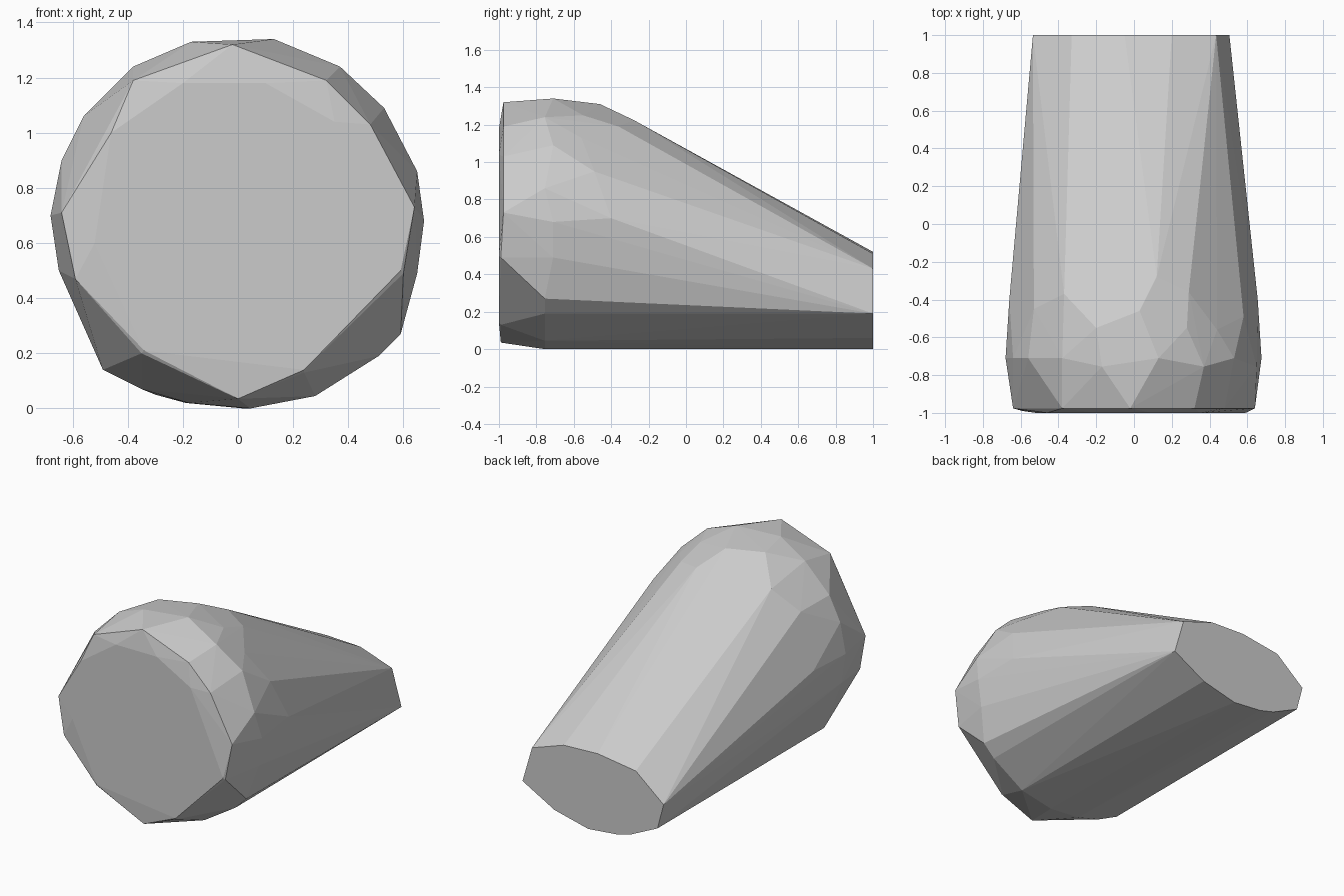
import bpy
import bmesh

# Remove the default object
default_cube = bpy.data.objects.get("Cube")
if default_cube:
    bpy.data.objects.remove(default_cube, do_unlink=True)


def make_material(name, color):
    material = bpy.data.materials.new(name)
    material.use_nodes = True
    material.diffuse_color = color
    shader = next(n for n in material.node_tree.nodes if n.type == "BSDF_PRINCIPLED")
    shader.inputs["Base Color"].default_value = color
    return material


def ring(y, outline):
    """Place an (x, z) outline at one depth."""
    return [(x, y, z) for x, z in outline]


def hull_object(name, points, material):
    """Wrap a faceted convex skin around the given cross-sections."""
    mesh = bpy.data.meshes.new(name)
    bm = bmesh.new()
    for point in points:
        bm.verts.new(point)
    result = bmesh.ops.convex_hull(bm, input=list(bm.verts))
    inner = {g for g in result["geom_interior"] + result["geom_unused"]
             if isinstance(g, bmesh.types.BMVert)}
    bmesh.ops.delete(bm, geom=list(inner), context="VERTS")
    bmesh.ops.recalc_face_normals(bm, faces=list(bm.faces))
    bm.to_mesh(mesh)
    bm.free()
    for polygon in mesh.polygons:
        polygon.use_smooth = False
    mesh.materials.append(material)
    body = bpy.data.objects.new(name, mesh)
    bpy.context.scene.collection.objects.link(body)
    return body


# Flat plate of the wide front end
front_plate = [(-.2, 1.18), (.1, 1.18), (.35, 1.04), (.59, .5), (.24, .14),
               (-.34, .21), (-.52, .6), (-.46, 1)]

# Rim around the front plate
front_rim = [(-.02, 1.32), (.32, 1.19), (.48, 1.03), (.64, .73), (-.64, .71),
             (-.38, 1.19)]
lower_rim = [(.6, .49), (.24, .13), (0, .035), (-.35, .2), (-.59, .47)]

# Widest girth just behind the rim
upper_girth = [(.13, 1.34), (.53, 1.09), (.675, .68), (.65, .49), (-.65, .5),
               (-.68, .7), (-.64, .9), (-.56, 1.06), (-.38, 1.24)]
lower_girth = [(-.17, 1.33), (.37, 1.24), (.65, .86), (.59, .27), (.51, .19),
               (.28, .045), (.045, 0), (-.18, .02), (-.35, .07), (-.49, .14),
               (-.54, .27)]

# Rounded shoulder where the taper starts
shoulder = [(-.2, -.55, 1.31), (.03, -.46, 1.31), (.12, -.28, 1.225),
            (.28, -.55, 1.25), (.44, -.56, 1.13), (.58, -.49, .95),
            (.29, -.36, 1.19), (.655, -.4, .7), (-.66, -.4, .7),
            (-.53, -.45, 1.04), (-.37, -.37, 1.18)]

# Small flat tail end
tail = [(.505, .19), (.435, .43), (.2, .51), (-.05, .52), (-.33, .48),
        (-.535, .31), (-.49, .14), (-.3, .05), (-.19, .02), (.02, 0), (.27, .06)]

light_grey = make_material("light_grey", (.6, .6, .6, 1))
sections = (ring(-1, front_plate) + ring(-.976, front_rim) + ring(-.99, lower_rim)
            + ring(-.71, upper_girth) + ring(-.755, lower_girth)
            + shoulder + ring(1, tail))
hull_object("tapered_body", sections, light_grey)
